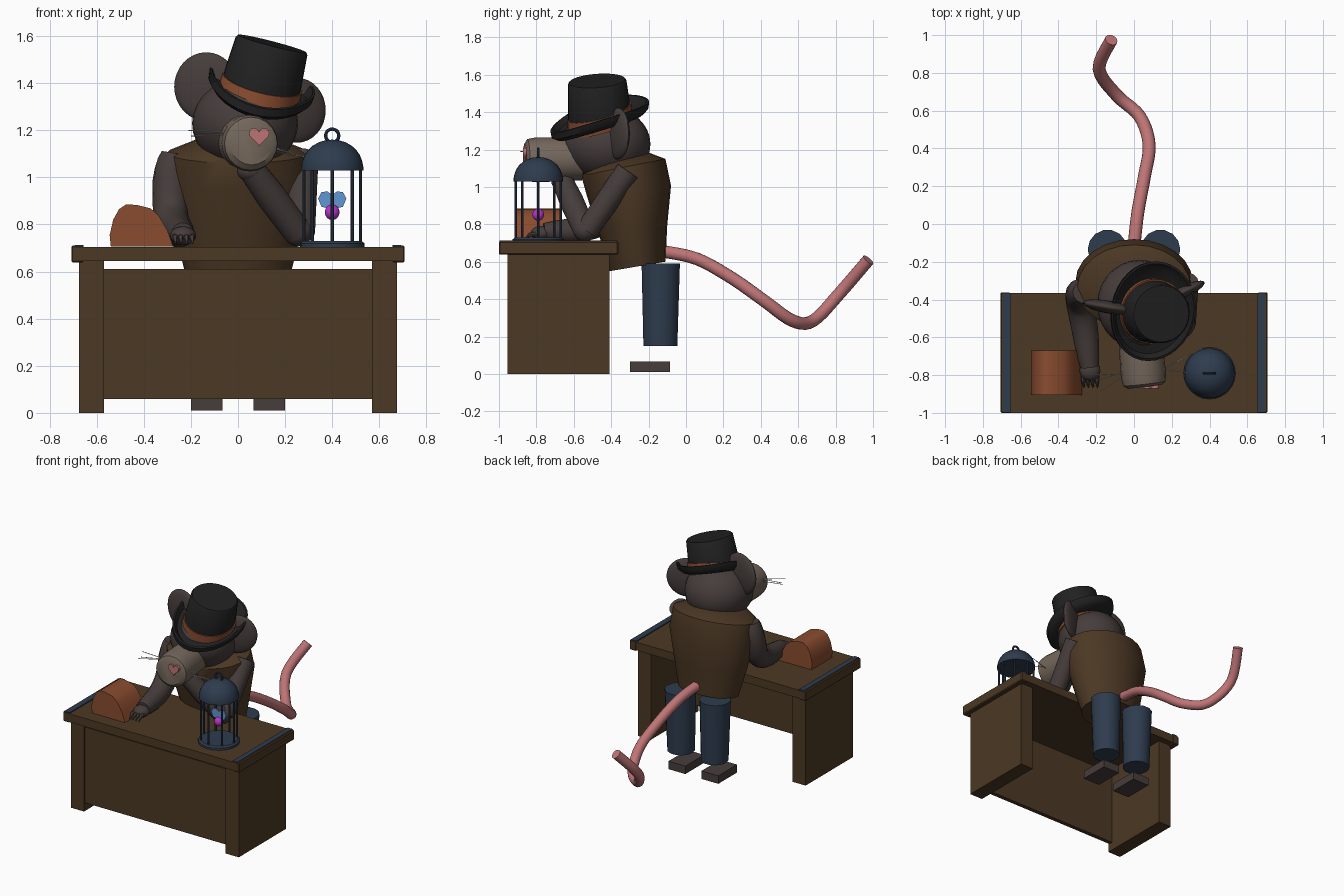
import bpy, bmesh, math
from mathutils import Matrix, Vector

if "Cube" in bpy.data.objects:
    bpy.data.objects.remove(bpy.data.objects["Cube"])


def material(name, r, g, b):
    m = bpy.data.materials.new(name)
    m.diffuse_color = [((c / 255 + 0.055) / 1.055) ** 2.4 for c in (r, g, b)] + [1]
    m.use_nodes = True
    m.node_tree.nodes["Principled BSDF"].inputs["Base Color"].default_value = m.diffuse_color
    return m


WOOD = material("brown", 76, 56, 36)
FUR = material("dark fur", 70, 61, 59)
BLACK = material("hat black", 33, 33, 34)
NAVY = material("slate navy", 46, 60, 78)
RUST = material("rust leather", 138, 76, 47)
PINK = material("pink skin", 190, 116, 117)
BEIGE = material("muzzle beige", 116, 103, 91)
BLUE = material("wing blue", 96, 150, 212)
MAGENTA = material("magenta", 185, 52, 205)
WHITE = material("whisker white", 205, 200, 195)


def finish(name, bm, mat, smooth=True):
    bmesh.ops.recalc_face_normals(bm, faces=bm.faces)
    me = bpy.data.meshes.new(name)
    bm.to_mesh(me)
    bm.free()
    me.materials.append(mat)
    ob = bpy.data.objects.new(name, me)
    bpy.context.collection.objects.link(ob)
    if smooth:
        bpy.context.view_layer.objects.active = ob
        ob.select_set(True)
        bpy.ops.object.shade_smooth_by_angle(angle=math.radians(40))
        ob.select_set(False)
    return ob


def box(name, x, y, z, mat, bevel=0):
    bm = bmesh.new()
    size = [b - a for a, b in (x, y, z)]
    mid = [(a + b) / 2 for a, b in (x, y, z)]
    bmesh.ops.create_cube(bm, size=1, matrix=Matrix.Translation(mid) @ Matrix.Diagonal((*size, 1)))
    if bevel:
        bmesh.ops.bevel(bm, geom=bm.edges[:], offset=bevel, segments=1, affect='EDGES')
    return finish(name, bm, mat, False)


def loft(name, rings, mat, closed=False):
    """Skin a list of equal-length vertex rings."""
    bm = bmesh.new()
    loops = [[bm.verts.new(p) for p in r] for r in rings]
    n = len(loops[0])
    pairs = list(zip(loops, loops[1:]))
    if closed:
        pairs.append((loops[-1], loops[0]))
    for a, b in pairs:
        for i in range(n):
            j = (i + 1) % n
            bm.faces.new((a[i], a[j], b[j], b[i]))
    if not closed:
        bm.faces.new(loops[0])
        bm.faces.new(loops[-1])
    return finish(name, bm, mat)


def ellipse(c, rx, ry, slope=0, n=24):
    out = []
    for i in range(n):
        a = math.tau * i / n
        y = ry * math.sin(a)
        out.append(Vector((c[0] + rx * math.cos(a), c[1] + y, c[2] + slope * y)))
    return out


def lathe(name, profile, mat, origin, rot=Matrix(), n=24, closed=False, warp=None):
    rings = []
    for r, z in profile:
        ring = [warp(p) if warp else p for p in ellipse((0, 0, z), r, r, 0, n)]
        rings.append([rot @ p + Vector(origin) for p in ring])
    return loft(name, rings, mat, closed)


def tube(name, pts, radii, mat, n=14):
    pts = [Vector(p) for p in pts]
    rings = []
    for i, p in enumerate(pts):
        d = pts[min(i + 1, len(pts) - 1)] - pts[max(i - 1, 0)]
        q = d.to_track_quat('Z', 'Y')
        r = radii[i] if isinstance(radii, (list, tuple)) else radii
        rings.append([p + q @ v for v in ellipse((0, 0, 0), r, r, 0, n)])
    return loft(name, rings, mat)


def smooth_path(pts, steps=5):
    """Catmull-Rom resampling."""
    p = [Vector(v) for v in [pts[0]] + pts + [pts[-1]]]
    out = []
    for a, b, c, d in zip(p, p[1:], p[2:], p[3:]):
        for k in range(steps):
            t = k / steps
            out.append(0.5 * (2 * b + (c - a) * t + (2 * a - 5 * b + 4 * c - d) * t * t
                              + (3 * b - a - 3 * c + d) * t ** 3))
    return out + [p[-1]]


def ball(name, c, s, mat, rot=Matrix()):
    bm = bmesh.new()
    bmesh.ops.create_uvsphere(bm, u_segments=28, v_segments=16, radius=1,
                              matrix=Matrix.Translation(c) @ rot @ Matrix.Diagonal((*s, 1)))
    return finish(name, bm, mat)


def extrude_xz(name, outline, y0, y1, mat):
    return loft(name, [[(x, y, z) for x, z in outline] for y in (y0, y1)], mat)


# Desk
box("desk_top", (-0.69, 0.69), (-1.0, -0.365), (0.645, 0.705), WOOD)
box("desk_front_panel", (-0.58, 0.58), (-0.945, -0.915), (0.06, 0.61), WOOD)
for s, side in ((-1, "left"), (1, "right")):
    def span(a, b):
        return sorted((s * a, s * b))
    box(f"desk_{side}_pedestal", span(0.57, 0.675), (-0.955, -0.41), (0, 0.645), WOOD)
    box(f"desk_{side}_end_cap", span(0.655, 0.708), (-1.0, -0.362), (0.638, 0.71), WOOD, 0.006)
    box(f"desk_{side}_inlay", span(0.655, 0.693), (-0.998, -0.365), (0.706, 0.713), NAVY)
    # Trousers and shoes
    loft(f"{side}_trouser_leg", [ellipse((s * 0.135, -0.137, 0.15), 0.092, 0.093, 0, 14),
                                 ellipse((s * 0.14, -0.135, 0.59), 0.105, 0.105, 0, 14)], NAVY)
    box(f"{side}_shoe", span(0.065, 0.2), (-0.3, -0.085), (0.01, 0.068), FUR)

# Vest, leaning forward
loft("vest", [ellipse((0, -0.26, 0.575), 0.22, 0.15, 0.17),
              ellipse((0, -0.285, 0.78), 0.27, 0.185, 0.1),
              ellipse((0, -0.305, 0.98), 0.31, 0.225, 0.12),
              ellipse((0, -0.335, 1.105), 0.30, 0.225, 0.2),
              ellipse((0, -0.37, 1.15), 0.19, 0.17, 0.2)], WOOD)

# Tail
tube("tail", smooth_path([(0, -0.12, 0.655), (0.02, 0.06, 0.615), (0.055, 0.25, 0.51), (0.08, 0.42, 0.39),
                          (0.03, 0.57, 0.285), (-0.09, 0.68, 0.285), (-0.185, 0.82, 0.43),
                          (-0.12, 0.975, 0.61)]), 0.034, PINK)

# Arm resting on the desk, with hand and claws
tube("resting_arm", smooth_path([(-0.265, -0.36, 1.1), (-0.285, -0.37, 0.98), (-0.285, -0.42, 0.84),
                                 (-0.26, -0.56, 0.775), (-0.235, -0.76, 0.76)], 3),
     [0.06, 0.07, 0.076, 0.078, 0.077, 0.075, 0.074, 0.073, 0.072, 0.07, 0.066, 0.058, 0.048], FUR)
ball("resting_hand", (-0.233, -0.775, 0.752), (0.055, 0.055, 0.04), FUR)
for k in range(4):
    x = -0.268 + 0.024 * k
    tube("claw", [(x, -0.79, 0.75), (x, -0.835, 0.745), (x + 0.003, -0.865, 0.718)],
         [0.014, 0.012, 0.002], FUR, 8)

# Arm propping up the chin
tube("propped_upper_arm", [(0.275, -0.31, 1.085), (0.265, -0.53, 0.765)], [0.067, 0.062], FUR)
ball("propped_elbow", (0.255, -0.54, 0.77), (0.063, 0.063, 0.063), FUR)
tube("propped_forearm", [(0.255, -0.54, 0.765), (0.14, -0.61, 0.92), (0.06, -0.66, 1.03)],
     [0.062, 0.066, 0.058], FUR)
ball("propped_hand", (0.055, -0.665, 1.03), (0.06, 0.055, 0.05), FUR)

# Head and ears
ball("head", (0.03, -0.425, 1.23), (0.225, 0.235, 0.2), FUR)
ball("left_ear", (-0.135, -0.44, 1.385), (0.138, 0.034, 0.146), FUR, Matrix.Rotation(math.radians(-10), 4, 'Z'))
ball("right_ear", (0.25, -0.365, 1.285), (0.135, 0.034, 0.138), FUR, Matrix.Rotation(math.radians(25), 4, 'Z'))

# Muzzle, heart nose, whiskers
tube("muzzle", [(0.03, -0.56, 1.15), (0.05, -0.8, 1.145), (0.055, -0.845, 1.143), (0.057, -0.862, 1.143)],
     [0.115, 0.12, 0.113, 0.09], BEIGE, 20)
heart = []
for k in range(28):
    t = math.tau * k / 28
    u = 16 * math.sin(t) ** 3
    v = 13 * math.cos(t) - 5 * math.cos(2 * t) - 2 * math.cos(3 * t) - math.cos(4 * t)
    heart.append((0.09 + 0.0027 * u, 1.177 + 0.0027 * v))
extrude_xz("heart_nose", heart, -0.872, -0.845, PINK)
for k, (a, b) in enumerate((
        ((-0.05, -0.79, 1.19), (-0.21, -0.80, 1.2)), ((-0.05, -0.80, 1.185), (-0.18, -0.885, 1.19)),
        ((-0.05, -0.78, 1.18), (-0.2, -0.83, 1.175)), ((0.16, -0.77, 1.12), (0.3, -0.69, 1.085)),
        ((0.16, -0.77, 1.125), (0.3, -0.79, 1.08)), ((0.16, -0.76, 1.11), (0.36, -0.66, 1.07)))):
    tube(f"whisker_{k}", [a, b], 0.0022, WHITE, 5)

# Tilted hat: crown, band, curled brim
tilt = Matrix.Rotation(math.radians(14.5), 3, 'Y') @ Matrix.Rotation(math.radians(4), 3, 'X')
hat = (0.09, -0.46, 1.355)
lathe("hat_crown", [(0.17, -0.02), (0.168, 0.05), (0.157, 0.21), (0.15, 0.22)], BLACK, hat, tilt, 32)


def droop(p):
    return Vector((p.x * 0.9, p.y * 1.05, p.z + 0.25 * p.y + 0.5 * p.x ** 2))


def band_droop(p):
    return Vector((p.x, p.y, p.z + 0.2 * p.y))


lathe("hat_band", [(0.178, -0.03), (0.174, 0.05)], RUST, hat, tilt, 32, warp=band_droop)
lathe("hat_brim", [(0.14, -0.03), (0.225, -0.03), (0.252, -0.01), (0.256, 0.025), (0.244, 0.028),
                   (0.22, 0.0), (0.14, -0.005)], BLACK, hat, tilt, 36, closed=True, warp=droop)

# Satchel on the desk
extrude_xz("satchel", [(-0.54, 0.706), (-0.545, 0.755), (-0.53, 0.82), (-0.505, 0.865), (-0.475, 0.885),
                       (-0.43, 0.883), (-0.37, 0.868), (-0.335, 0.835), (-0.3, 0.775), (-0.275, 0.706)],
           -0.905, -0.67, RUST)

# Bird cage
cx, cy = 0.4, -0.79
lathe("cage_base", [(0.137, 0.705), (0.137, 0.72), (0.125, 0.73)], NAVY, (cx, cy, 0))
dome = [(0.12, 1.03), (0.132, 1.03), (0.132, 1.045)]
dome += [(0.128 * math.cos(a) + 0.002, 1.045 + 0.115 * math.sin(a))
         for a in [math.radians(d) for d in range(12, 91, 13)]]
lathe("cage_dome", dome, NAVY, (cx, cy, 0), n=28)
for k in range(8):
    a = math.tau * k / 8
    x, y = cx + 0.12 * math.cos(a), cy + 0.12 * math.sin(a)
    tube(f"cage_bar_{k}", [(x, y, 0.715), (x, y, 1.04)], 0.007, NAVY, 8)
rings = []
for k in range(20):
    a = math.tau * k / 20
    rings.append([(cx + (0.028 + p.x) * math.cos(a), cy + p.y, 1.177 + (0.028 + p.x) * math.sin(a))
                  for p in ellipse((0, 0, 0), 0.007, 0.007, 0, 8)])
loft("cage_ring", rings, NAVY, closed=True)

# Winged creature inside the cage
ball("creature_body", (cx, cy, 0.852), (0.031, 0.031, 0.033), MAGENTA)
for s in (-1, 1):
    wing = [(cx + s * x, z) for x, z in ((0, 0.925), (0.02, 0.94), (0.045, 0.938), (0.06, 0.91),
                                         (0.045, 0.875), (0.015, 0.868), (0, 0.87))]
    extrude_xz("creature_wing", wing, cy - 0.004, cy + 0.004, BLUE)
